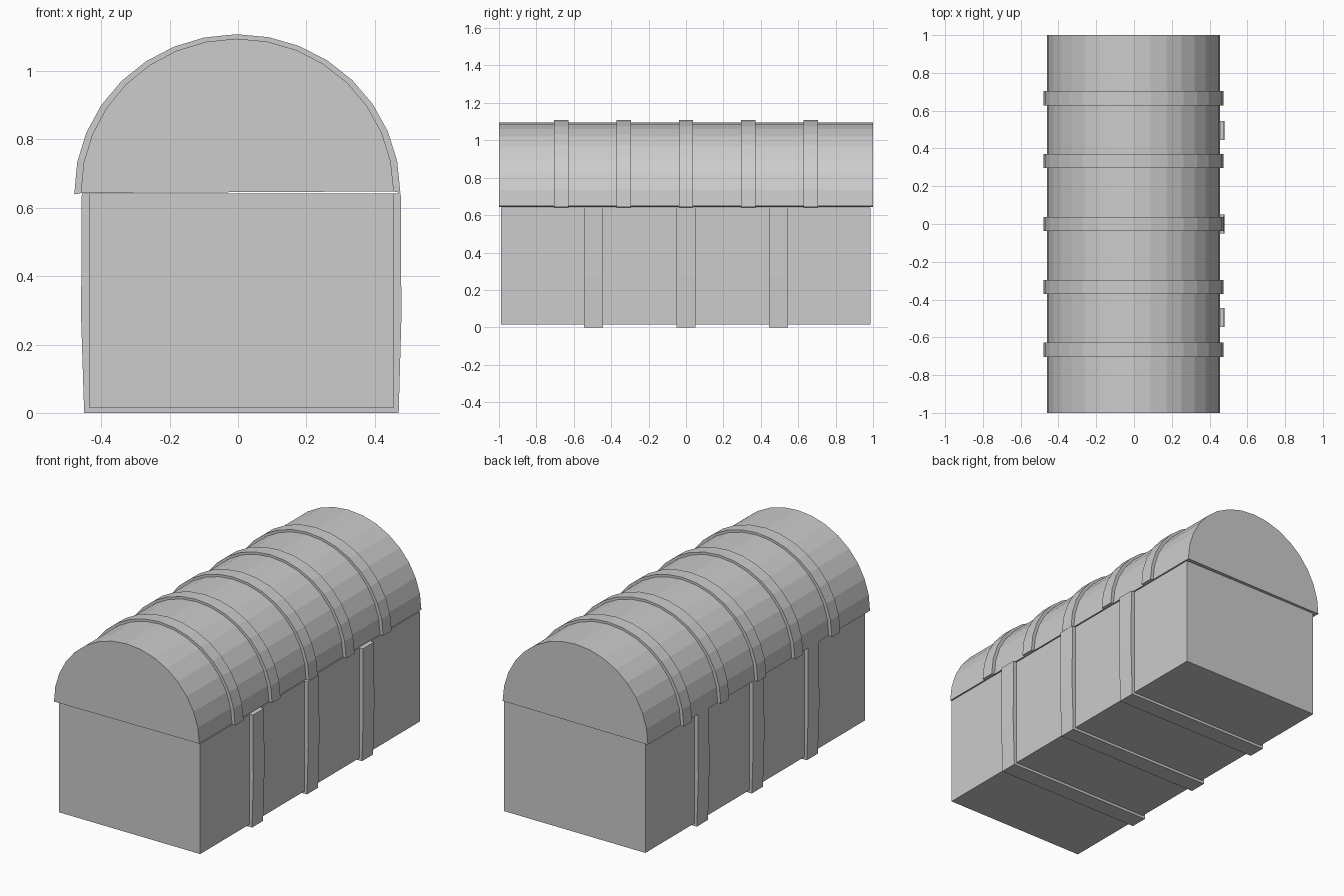
import bpy, bmesh
from math import sin, cos, pi, radians

if "Cube" in bpy.data.objects:
    bpy.data.objects.remove(bpy.data.objects["Cube"])

grey = bpy.data.materials.new("plain grey")
grey.diffuse_color = (0.604, 0.604, 0.604, 1)
grey.use_nodes = True
grey.node_tree.nodes["Principled BSDF"].inputs["Base Color"].default_value = grey.diffuse_color


def extrude_y(name, pts, y0, y1):
    """Closed x/z outline extruded along y."""
    bm = bmesh.new()
    face = bm.faces.new([bm.verts.new((x, y0, z)) for x, z in pts])
    res = bmesh.ops.extrude_face_region(bm, geom=[face])
    verts = [g for g in res["geom"] if isinstance(g, bmesh.types.BMVert)]
    bmesh.ops.translate(bm, verts=verts, vec=(0, y1 - y0, 0))
    bmesh.ops.recalc_face_normals(bm, faces=bm.faces)
    mesh = bpy.data.meshes.new(name)
    bm.to_mesh(mesh)
    bm.free()
    mesh.materials.append(grey)
    ob = bpy.data.objects.new(name, mesh)
    bpy.context.collection.objects.link(ob)
    return ob


def arc(rx, rz, n=16):
    """Half ellipse in local x/z, from +x over the top to -x."""
    return [(rx * cos(pi * i / n), rz * sin(pi * i / n)) for i in range(n + 1)]


def place_lid_part(ob):
    # the lid sits very slightly open on the +x side
    ob.location = (-0.002, 0, 0.6455)
    ob.rotation_euler = (0, radians(-0.3), 0)


# chest body
extrude_y("chest_body", [(-0.435, 0.015), (0.455, 0.015),
                         (0.455, 0.642), (-0.435, 0.642)], -0.99, 0.987)

# straps wrapping the sides and bottom of the body
strap = [(-0.457, 0.642), (-0.459, 0.28), (-0.45, 0), (0.47, 0), (0.478, 0.28), (0.476, 0.642),
         (0.454, 0.642), (0.454, 0.016), (-0.434, 0.016), (-0.434, 0.642)]
for i, y in enumerate((-0.495, 0, 0.495)):
    extrude_y(f"body_strap_{i + 1}", strap, y - 0.05, y + 0.05)

# half-round lid
place_lid_part(extrude_y("lid", arc(0.458, 0.449), -1, 1))

# raised bands over the lid
band = arc(0.477, 0.462) + arc(0.455, 0.446)[::-1]
band[0] = (band[0][0], -0.004)
band[16] = (band[16][0], -0.004)
for i in range(5):
    y = (i - 2) / 3
    place_lid_part(extrude_y(f"lid_band_{i + 1}", band, y - 0.038, y + 0.038))
